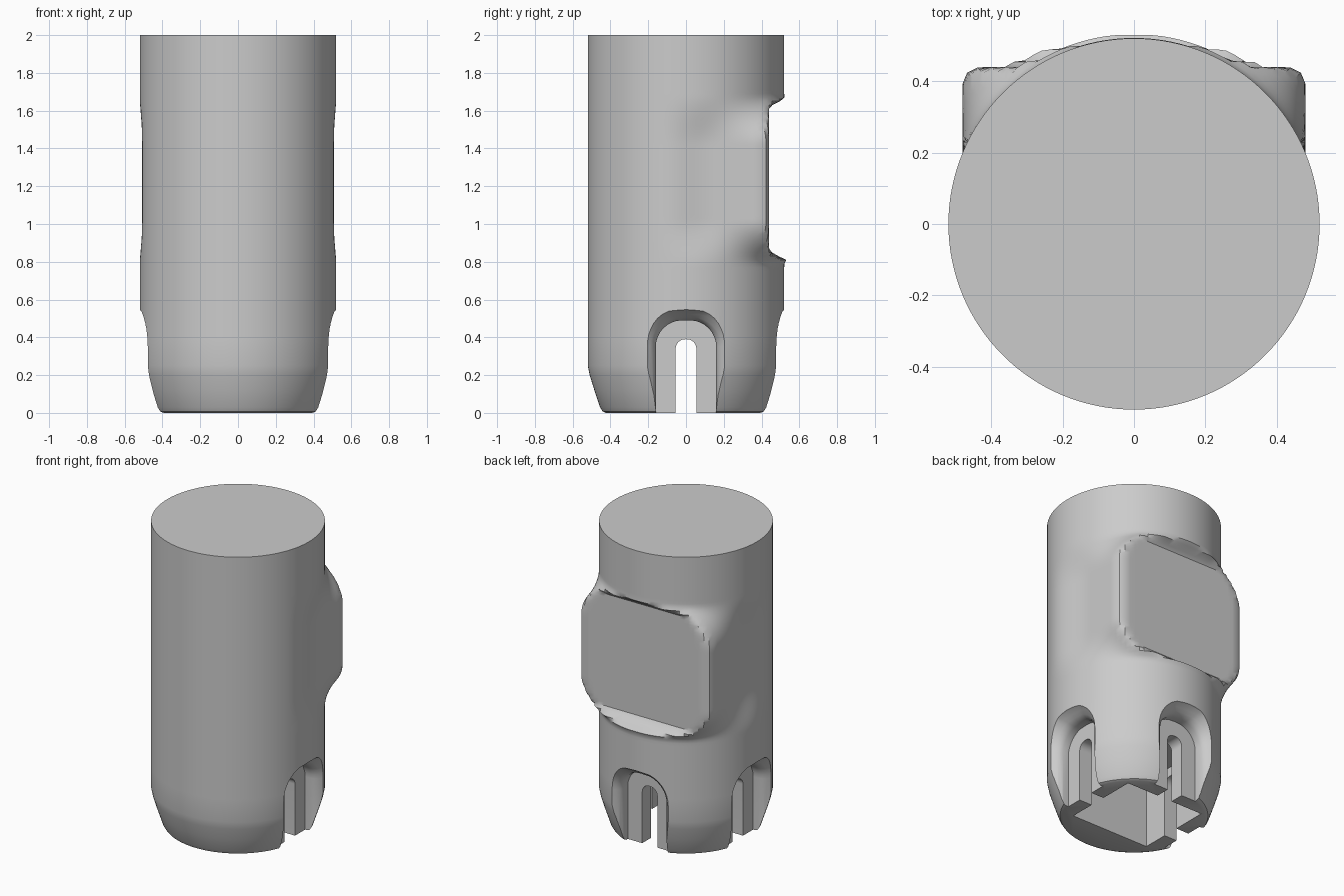
import bpy, bmesh, math
from mathutils import Matrix, Vector

cube = bpy.data.objects.get("Cube")
if cube:
    bpy.data.objects.remove(cube)

R = 0.52           # barrel radius
PAD_X, PAD_Y = 0.48, 0.44  # half width and depth of the flat pad
SEGMENTS = 128

grey = bpy.data.materials.new("plain_grey")
grey.use_nodes = True
grey.diffuse_color = (0.6, 0.6, 0.6, 1)
grey.node_tree.nodes["Principled BSDF"].inputs["Base Color"].default_value = (0.6, 0.6, 0.6, 1)


def smooth(a, b, v):
    t = min(1, max(0, (v - a) / (b - a)))
    return t * t * (3 - 2 * t)


def soft_min(a, b, k):
    h = max(k - abs(a - b), 0) / k
    return min(a, b) - h * h * k / 4


def barrel_radius(angle, z):
    """Round barrel whose back swells into a wide pad with a flat face."""
    c, s = abs(math.cos(angle)), math.sin(angle)
    swell = smooth(0.78, 1.02, z) * smooth(1.68, 1.42, z)
    side = smooth(-0.35, 0.35, math.asin(s))
    r = R + (min(PAD_X / max(c, 0.01), 0.8) - R) * swell * side
    if s > 0.3:
        # flat back face, ramping out to the barrel above and below
        ramp = 1 - smooth(0.77, 0.87, z) * smooth(1.7, 1.61, z)
        limit = (PAD_Y + (R + 0.06 - PAD_Y) * ramp) / s
        r = soft_min(r, limit, 0.08 * swell + 0.001)
    return r


def loft(name, rings):
    """Closed solid from rings of equal point count."""
    bm = bmesh.new()
    loops = [[bm.verts.new(p) for p in ring] for ring in rings]
    n = len(loops[0])
    for low, high in zip(loops, loops[1:]):
        for i in range(n):
            j = (i + 1) % n
            bm.faces.new((low[i], low[j], high[j], high[i]))
    bm.faces.new(loops[0][::-1])
    bm.faces.new(loops[-1])
    bmesh.ops.recalc_face_normals(bm, faces=bm.faces)
    mesh = bpy.data.meshes.new(name)
    bm.to_mesh(mesh)
    bm.free()
    obj = bpy.data.objects.new(name, mesh)
    bpy.context.collection.objects.link(obj)
    mesh.materials.append(grey)
    return obj


# Barrel with tapered foot
angles = [2 * math.pi * i / SEGMENTS for i in range(SEGMENTS)]
foot = [(0.425, 0.0), (0.442, 0.008), (0.455, 0.03), (0.485, 0.12), (0.51, 0.2), (R, 0.25)]
rings = [[(r * math.cos(a), r * math.sin(a), z) for a in angles] for r, z in foot]
heights = [0.4, 0.55, 0.7] + [0.75 + 0.02 * i for i in range(50)] + [1.85, 2.0]
for z in heights:
    rings.append([(barrel_radius(a, z) * math.cos(a), barrel_radius(a, z) * math.sin(a), z)
                  for a in angles])
body = loft("socket_body", rings)


def arch(half, top, corner, x, grow=0.0):
    """Upside-down U outline in the plane at x, widened by grow."""
    h, t, c = half + grow, top + grow * 0.6, corner + grow * 0.6
    pts = [(x, -h, -0.1)]
    for i in range(17):
        a = math.pi - math.pi * i / 16
        shift = (h - c) * (1 if i > 8 else -1 if i < 8 else 0)
        pts.append((x, shift + c * math.cos(a), t - c + c * math.sin(a)))
    return pts + [(x, h, -0.1)]


def cut(cutter, turn=0):
    """Subtract a cutter turned about the upright axis, then discard it."""
    cutter.hide_render = True
    cutter.data.transform(Matrix.Rotation(turn, 4, "Z"))
    mod = body.modifiers.new("cut", "BOOLEAN")
    mod.operation, mod.solver, mod.object = "DIFFERENCE", "EXACT", cutter
    bpy.context.view_layer.objects.active = body
    bpy.ops.object.modifier_apply(modifier=mod.name)
    bpy.data.objects.remove(cutter)


# Square cavity in the underside
floor = [(-0.285, -0.225), (0.285, -0.225), (0.285, 0.285), (-0.285, 0.285)]
cut(loft("cavity_cutter", [[(x, y, z) for x, y in floor] for z in (-0.1, 0.45)]))

# Flared recess and narrow slot on right, back and left sides
flare = [(0.378, 0), (0.42, 0), (0.445, 0.01), (0.465, 0.028), (0.485, 0.055), (0.51, 0.085), (0.6, 0.17)]
for turn in (0, math.pi / 2, math.pi):
    cut(loft("recess_cutter", [arch(0.16, 0.49, 0.14, x, g) for x, g in flare]), turn)
    cut(loft("slot_cutter", [arch(0.055, 0.39, 0.05, x) for x in (0.2, 0.6)]), turn)

# Smooth shading with sharp rims
bpy.ops.object.select_all(action="DESELECT")
body.select_set(True)
bpy.context.view_layer.objects.active = body
bpy.ops.object.shade_smooth_by_angle(angle=math.radians(32))
